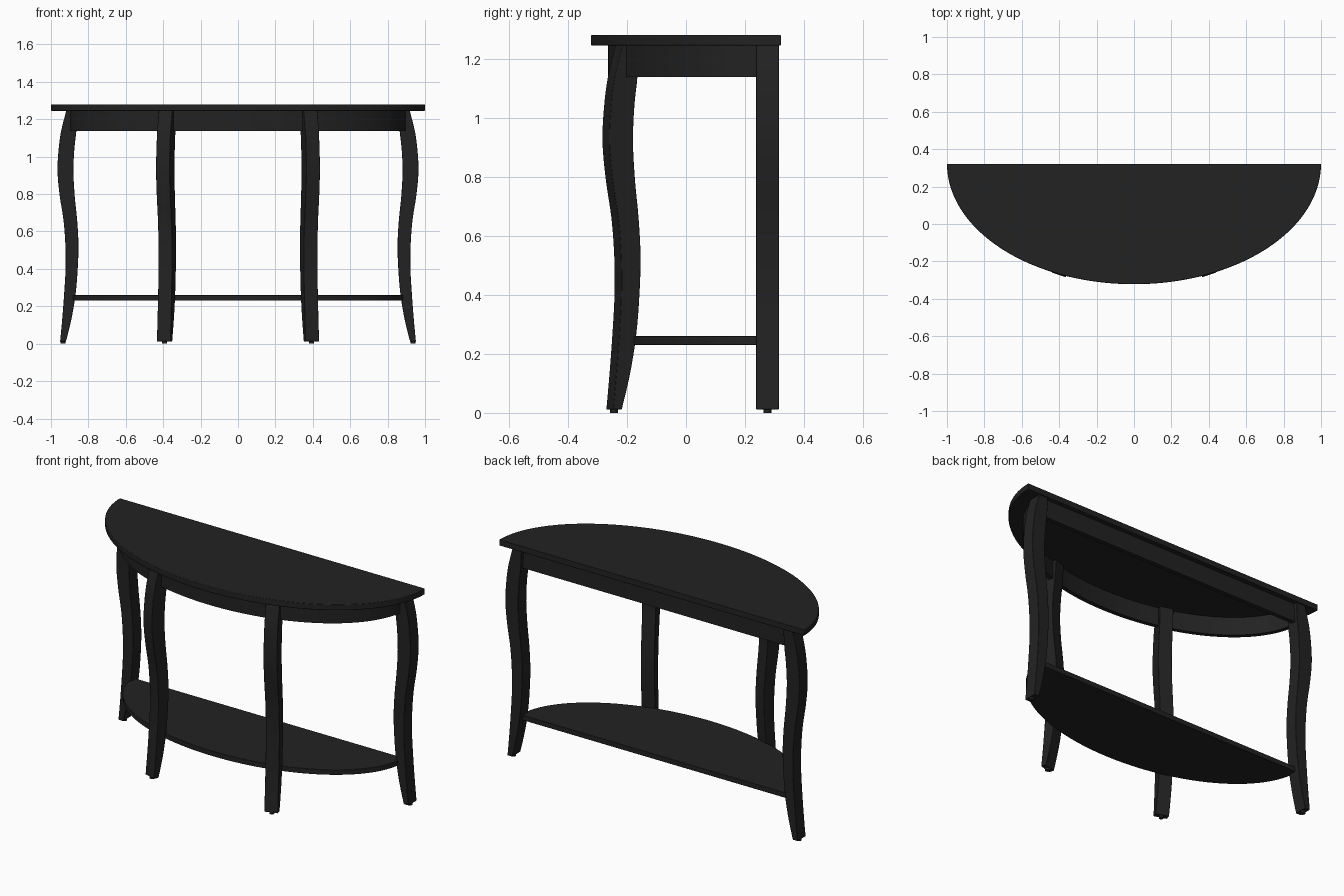
import bpy, bmesh, math
from mathutils import Vector

if "Cube" in bpy.data.objects:
    bpy.data.objects.remove(bpy.data.objects["Cube"])

black = bpy.data.materials.new("matte black")
black.diffuse_color = (0.016, 0.016, 0.016, 1)
black.use_nodes = True
black.node_tree.nodes["Principled BSDF"].inputs["Base Color"].default_value = black.diffuse_color


def finish(name, bm, bevel=0.0):
    bmesh.ops.recalc_face_normals(bm, faces=bm.faces)
    me = bpy.data.meshes.new(name)
    bm.to_mesh(me)
    bm.free()
    ob = bpy.data.objects.new(name, me)
    bpy.context.collection.objects.link(ob)
    me.materials.append(black)
    if bevel:
        m = ob.modifiers.new("soft edges", 'BEVEL')
        m.width, m.segments, m.limit_method = bevel, 2, 'ANGLE'
        m.angle_limit = math.radians(40)
    bpy.context.view_layer.objects.active = ob
    ob.select_set(True)
    bpy.ops.object.shade_smooth_by_angle(angle=math.radians(35))
    ob.select_set(False)
    return ob


def half_ellipse(a, b, yc, n=64):
    return [(a * math.cos(math.pi * i / n), yc - b * math.sin(math.pi * i / n))
            for i in range(n + 1)]


def slab(name, outline, z0, z1, bevel=0.0):
    bm = bmesh.new()
    f = bm.faces.new([bm.verts.new((x, y, z0)) for x, y in outline])
    ext = bmesh.ops.extrude_face_region(bm, geom=[f])
    vs = [g for g in ext['geom'] if isinstance(g, bmesh.types.BMVert)]
    bmesh.ops.translate(bm, verts=vs, vec=(0, 0, z1 - z0))
    return finish(name, bm, bevel)


def rect(x0, x1, y0, y1):
    return [(x0, y0), (x1, y0), (x1, y1), (x0, y1)]


# half-round top and lower shelf
slab("table_top", half_ellipse(1.0, 0.644, 0.322), 1.245, 1.28, 0.003)
slab("lower_shelf", half_ellipse(0.885, 0.52, 0.285), 0.23, 0.26, 0.002)

# curved front apron and straight back apron
outer = half_ellipse(0.90, 0.555, 0.29)
inner = half_ellipse(0.875, 0.53, 0.29)
slab("front_apron", outer + inner[::-1], 1.138, 1.246)
slab("back_apron", rect(-0.89, 0.89, 0.27, 0.295), 1.138, 1.246)

# S-curved leg profile: height, inner edge, outer edge
KEYS = [(0.012, 0.920, 0.951), (0.13, 0.891, 0.940), (0.26, 0.869, 0.930),
        (0.40, 0.857, 0.922), (0.53, 0.853, 0.923), (0.66, 0.860, 0.933),
        (0.79, 0.873, 0.953), (0.92, 0.880, 0.965), (1.04, 0.875, 0.959),
        (1.14, 0.864, 0.945), (1.246, 0.858, 0.918)]


def smooth_keys(keys, steps=4):
    p = [Vector(k) for k in keys]
    out = []
    for i in range(len(p) - 1):
        a, b, c, d = p[max(i - 1, 0)], p[i], p[i + 1], p[min(i + 2, len(p) - 1)]
        for s in range(steps):
            t = s / steps
            out.append(0.5 * (2 * b + (c - a) * t + (2 * a - 5 * b + 4 * c - d) * t * t
                              + (3 * b - a - 3 * c + d) * t ** 3))
    return out + [p[-1]]


def leg(name, ox, oy, angle, side):
    # angle turns the outward direction from +x towards the front
    ux, uy = math.cos(angle), -math.sin(angle)
    w = 0.0385

    def place(u, v, z):
        u -= 0.92
        return (side * (ox + u * ux - v * uy), oy + u * uy + v * ux, z)

    bm = bmesh.new()
    prev = None
    for z, i, o in smooth_keys(KEYS):
        ring = [bm.verts.new(place(u, v, z)) for u, v in rect(i, o, -w, w)]
        if prev:
            for k in range(4):
                bm.faces.new((prev[k], prev[k - 1], ring[k - 1], ring[k]))
        else:
            bm.faces.new(ring)
        prev = ring
    bm.faces.new(prev)
    finish(name, bm, 0.002)

    # small glide pad under the foot
    bm = bmesh.new()
    cx, cy, _ = place(0.9355, 0, 0)
    bmesh.ops.create_cone(bm, cap_ends=True, segments=16, radius1=0.013,
                          radius2=0.013, depth=0.014)
    bmesh.ops.translate(bm, verts=bm.verts, vec=(cx, cy, 0.007))
    finish(name + "_pad", bm)


for side, tag in ((1, "right"), (-1, "left")):
    leg("back_leg_" + tag, 0.92, 0.276, 0.0, side)
    leg("front_leg_" + tag, 0.388, -0.229, math.radians(72), side)
